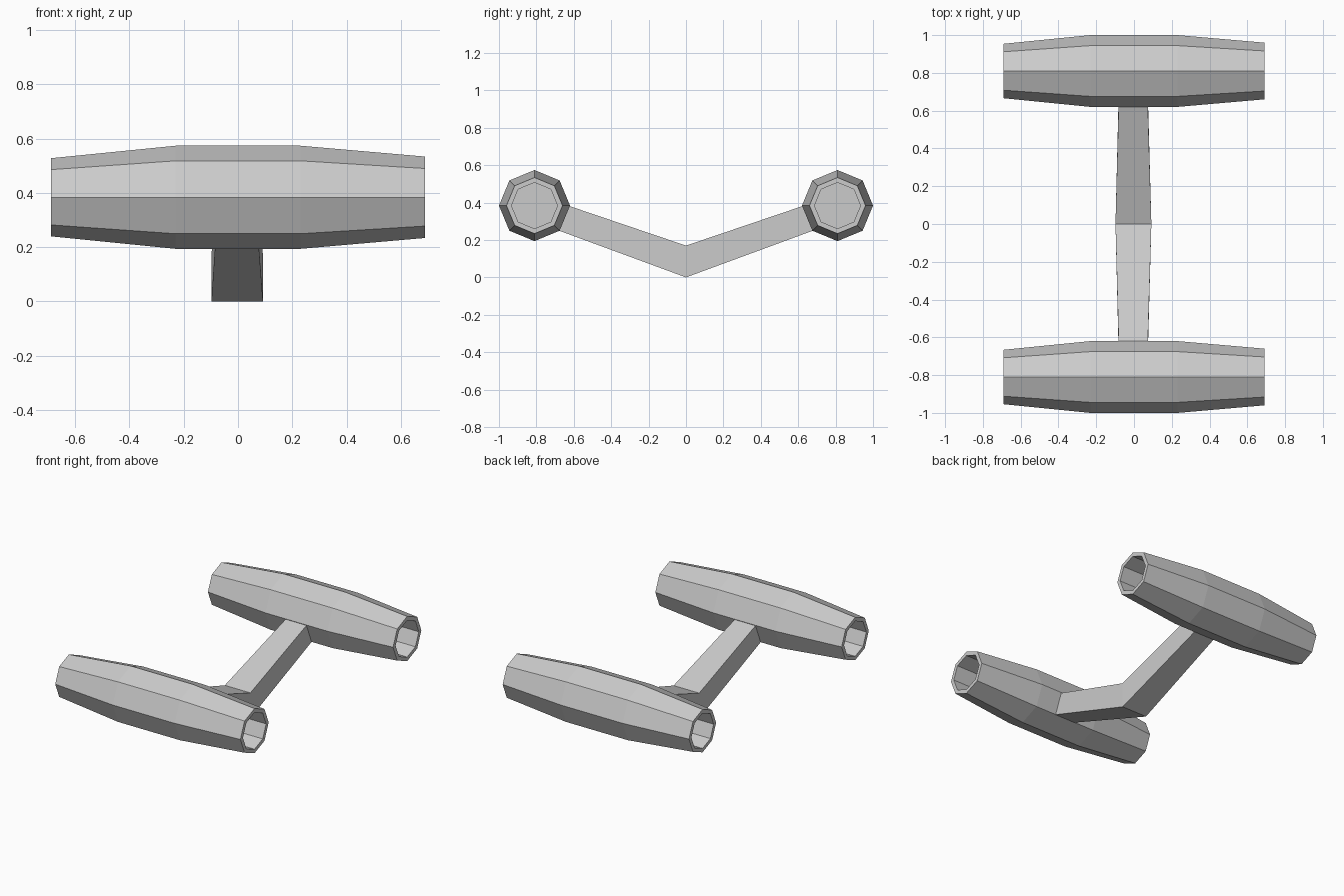
import bpy, bmesh, math

if "Cube" in bpy.data.objects:
    bpy.data.objects.remove(bpy.data.objects["Cube"])


def loft(name, rings):
    """Skin a list of equal-length point rings and cap both ends."""
    bm = bmesh.new()
    loops = [[bm.verts.new(p) for p in ring] for ring in rings]
    for a, b in zip(loops, loops[1:]):
        for i in range(len(a)):
            j = (i + 1) % len(a)
            bm.faces.new((a[i], a[j], b[j], b[i]))
    bm.faces.new(loops[0][::-1])
    bm.faces.new(loops[-1])
    bmesh.ops.recalc_face_normals(bm, faces=bm.faces)
    mesh = bpy.data.meshes.new(name)
    bm.to_mesh(mesh)
    bm.free()
    obj = bpy.data.objects.new(name, mesh)
    bpy.context.collection.objects.link(obj)
    return obj


def octagon(x, r, y=0.81, z=0.384):
    return [(x, y + r * math.cos(i * math.pi / 4), z + r * math.sin(i * math.pi / 4))
            for i in range(8)]


# Pair of tapered eight-sided pods with a recessed opening at each end
profile = [(-0.35, 0.118), (-0.69, 0.118), (-0.69, 0.144), (-0.23, 0.19),
           (0.23, 0.19), (0.69, 0.15), (0.69, 0.123), (0.35, 0.123)]
pods = loft("engine_pods", [octagon(x, r) for x, r in profile])
mirror = pods.modifiers.new("mirror", 'MIRROR')
mirror.use_axis = (False, True, False)


# V-shaped strut joining the pods, widest at the middle
def section(y_top, z_top, y_low, z_low, x0, x1):
    return [(x0, y_low, z_low), (x1, y_low, z_low), (x1, y_top, z_top), (x0, y_top, z_top)]


loft("connecting_strut", [
    section(-0.64, 0.387, -0.69, 0.254, -0.081, 0.073),
    section(0, 0.17, 0, 0, -0.098, 0.092),
    section(0.64, 0.387, 0.69, 0.254, -0.081, 0.073),
])
